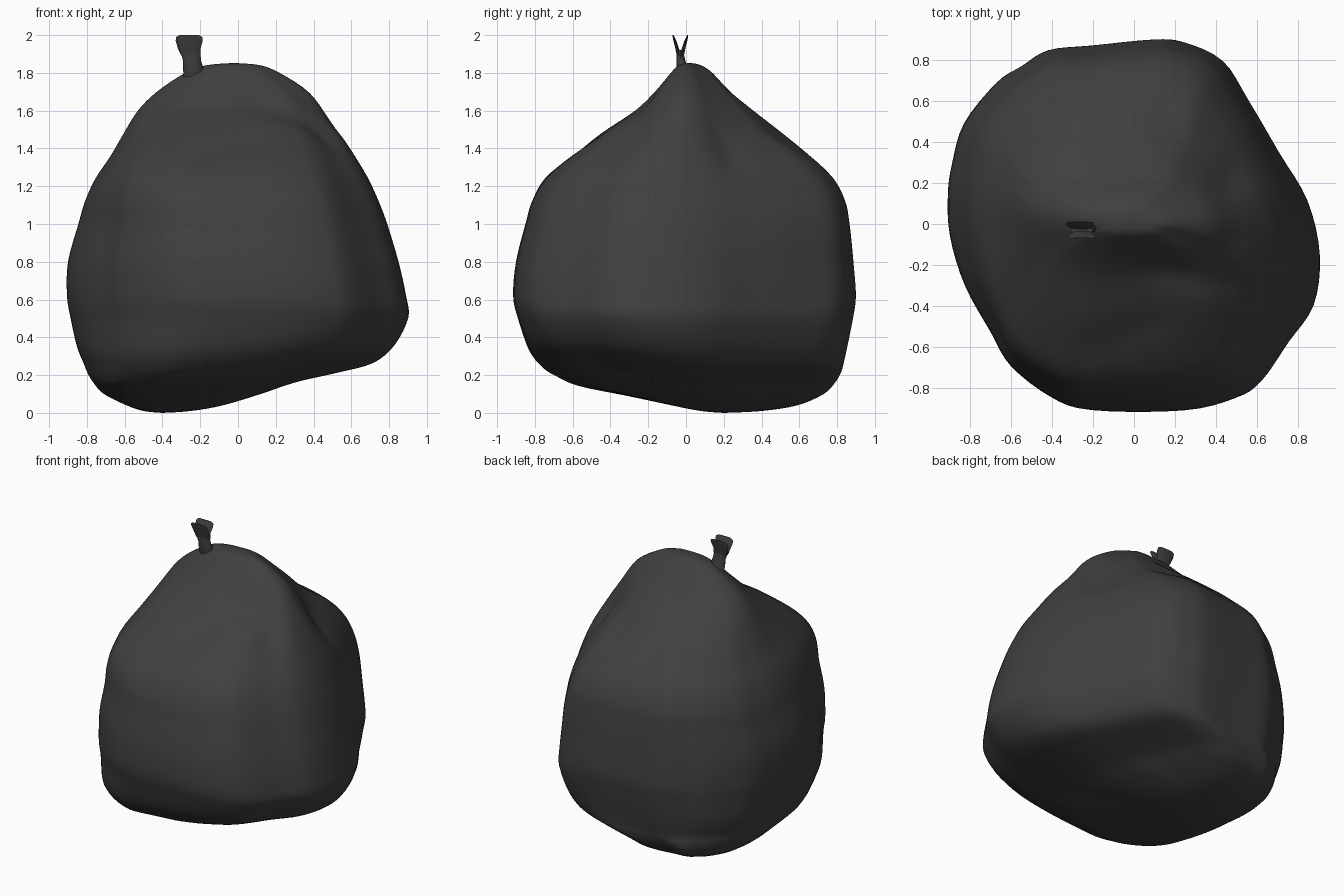
import bpy, bmesh, math
from mathutils import Vector

if "Cube" in bpy.data.objects:
    bpy.data.objects.remove(bpy.data.objects["Cube"])

mat = bpy.data.materials.new("charcoal plastic")
mat.diffuse_color = (0.05, 0.05, 0.05, 1)
mat.use_nodes = True
mat.node_tree.nodes["Principled BSDF"].inputs["Base Color"].default_value = mat.diffuse_color


def spline(pts, steps, closed):
    """Smooth curve through tuples of any length."""
    n, out = len(pts), []
    for i in range(n if closed else n - 1):
        pick = (lambda k: pts[k % n]) if closed else (lambda k: pts[min(max(k, 0), n - 1)])
        a, b, c, d = (pick(i + k) for k in (-1, 0, 1, 2))
        for s in range(steps):
            t = s / steps
            out.append([0.5 * (2 * q + (r - p) * t + (2 * p - 5 * q + 4 * r - w) * t * t
                               + (3 * q - p - 3 * r + w) * t ** 3)
                        for p, q, r, w in zip(a, b, c, d)])
    if not closed:
        out.append(list(pts[-1]))
    return out


def loft(name, rings, angle):
    """Skin a stack of equal rings and close both ends."""
    bm = bmesh.new()
    vs = [[bm.verts.new(p) for p in r] for r in rings]
    n = len(vs[0])
    for lo, hi in zip(vs, vs[1:]):
        for i in range(n):
            j = (i + 1) % n
            bm.faces.new((lo[i], lo[j], hi[j], hi[i]))
    bm.faces.new(vs[0][::-1])
    bm.faces.new(vs[-1])
    bmesh.ops.recalc_face_normals(bm, faces=bm.faces)
    me = bpy.data.meshes.new(name)
    bm.to_mesh(me)
    bm.free()
    me.materials.append(mat)
    ob = bpy.data.objects.new(name, me)
    bpy.context.collection.objects.link(ob)
    bpy.ops.object.select_all(action='DESELECT')
    bpy.context.view_layer.objects.active = ob
    ob.select_set(True)
    bpy.ops.object.shade_smooth_by_angle(angle=math.radians(angle))
    return ob


def clamp(v):
    return min(max(v, 0), 1)


def bell(v):
    return math.exp(-v * v)


# Plan outline of the sack
outline = [(.9, -.15), (.87, -.4), (.75, -.58), (.62, -.77), (.5, -.85), (.25, -.91),
           (-.2, -.91), (-.4, -.85), (-.6, -.7), (-.7, -.53), (-.82, -.3), (-.89, -.05),
           (-.9, .15), (-.88, .3), (-.82, .5), (-.66, .7), (-.54, .78), (-.41, .86),
           (-.2, .885), (.1, .915), (.25, .9), (.43, .81), (.55, .62), (.7, .36),
           (.84, .12)]
# Height, left, right, front and back reach of each level
levels = [(0, -.4, -.4, .2, .2), (.01, -.5, -.25, .08, .4), (.04, -.59, -.08, -.07, .59),
          (.1, -.71, .12, -.32, .73), (.16, -.765, .3, -.57, .79), (.21, -.795, .52, -.68, .82),
          (.26, -.815, .72, -.76, .835), (.35, -.85, .83, -.835, .855),
          (.5, -.885, .902, -.89, .885), (.62, -.905, .89, -.915, .9),
          (.8, -.9, .85, -.9, .885), (1, -.845, .79, -.85, .862),
          (1.12, -.81, .745, -.815, .84), (1.24, -.755, .69, -.745, .78),
          (1.36, -.675, .62, -.61, .66), (1.48, -.605, .55, -.45, .52),
          (1.6, -.53, .47, -.27, .36), (1.7, -.43, .38, -.165, .235),
          (1.8, -.28, .22, -.08, .14), (1.84, -.17, .12, -.04, .08),
          (1.852, -.03, -.01, .01, .03)]
# Creases on the upper sack: start, end, depth, width
folds = [((.15, .5), (.45, .2), .035, .11), ((.45, .2), (.5, -.05), .03, .09),
         ((.12, -.22), (.45, -.28), .025, .07), ((-.2, -.6), (.1, -.48), .015, .08)]


def crease(x, y):
    total = 0
    for a, b, depth, width in folds:
        a, b, p = Vector(a), Vector(b), Vector((x, y))
        t = clamp((p - a).dot(b - a) / (b - a).length_squared)
        total += depth * bell((p - a.lerp(b, t)).length / width)
    return total


def fullness(u, v, z):
    """Extra bulge of each diagonal corner, none on the axes."""
    diag = (2 * u * v / (u * u + v * v)) ** 2
    if u < 0 and v < 0:
        g = .08 * bell((z - 1.32) / .24) + .07 * bell((z - .2) / .22) - .015 * bell((z - .7) / .2)
    elif u > 0 and v > 0:
        g = .05 * bell((z - 1.02) / .3)
    elif u < 0:
        g = .035 * bell((z - .35) / .2)
    else:
        g = 0
    return 1 + g * diag


ring_shape = spline(outline, 4, True)
mx = max(abs(p[0]) for p in ring_shape)
my = max(abs(p[1]) for p in ring_shape)
rings = []
for z, xl, xr, yf, yb in spline(levels, 4, False):
    ring = []
    for u, v in ring_shape:
        f = fullness(u, v, z)
        x = (xl + xr) / 2 + f * u / mx * (xr - xl) / 2
        y = (yf + yb) / 2 + f * v / my * (yb - yf) / 2
        h = max(z, 0)
        # Front right underside is lifted, front left underside sags
        h += .24 * max(x, 0) * max(-y, 0) * clamp(1 - z / .55)
        h *= 1 - .15 * clamp(4 * max(-x, 0) * max(.1 - y, 0)) * clamp(1 - z / .5)
        h -= crease(x, y) * clamp((z - .95) / .3)
        ring.append((x, y, h))
    rings.append(ring)
loft("sack", rings, 70)


def ellipses(rows, sides=10):
    return [[(cx + hx * math.cos(i * math.tau / sides), cy + hy * math.sin(i * math.tau / sides), z)
             for i in range(sides)] for z, cx, cy, hx, hy in rows]


# Gathered neck and the two flared ends of the plastic
loft("tied_neck", ellipses([(1.74, -.23, 0, .055, .03), (1.81, -.235, -.018, .055, .032),
                            (1.86, -.242, -.026, .048, .025), (1.89, -.248, -.03, .05, .022),
                            (1.92, -.255, -.03, .056, .02)]), 60)
for name, side, cx in (("front_flap", -1, -.255), ("back_flap", 1, -.262)):
    loft(name, ellipses([(1.89, -.25, -.03 + side * .008, .05, .011),
                         (1.93, cx, -.03 + side * .017, .057, .01),
                         (1.97, cx, -.03 + side * .029, .068, .008),
                         (1.99, cx, -.03 + side * .036, .066, .005),
                         (2.0, cx, -.03 + side * .039, .048, .003)]), 45)
